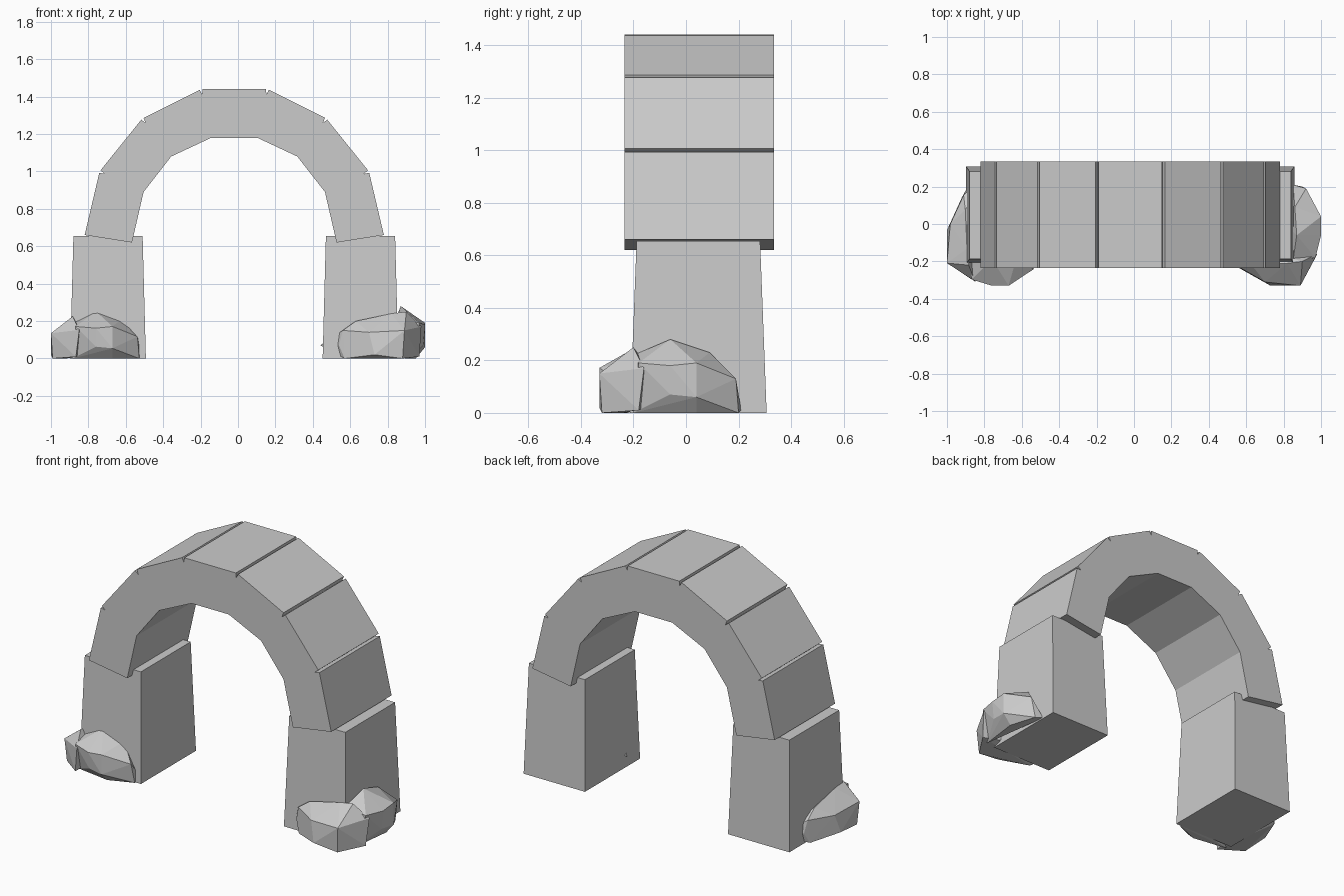
import bpy, bmesh
from mathutils import Vector

if "Cube" in bpy.data.objects:
    bpy.data.objects.remove(bpy.data.objects["Cube"])

stone = bpy.data.materials.new("grey stone")
stone.diffuse_color = (0.6, 0.6, 0.6, 1)
stone.use_nodes = True
stone.node_tree.nodes["Principled BSDF"].inputs["Base Color"].default_value = stone.diffuse_color


def finish(name, bm):
    bmesh.ops.recalc_face_normals(bm, faces=bm.faces)
    me = bpy.data.meshes.new(name)
    bm.to_mesh(me)
    bm.free()
    me.materials.append(stone)
    ob = bpy.data.objects.new(name, me)
    bpy.context.collection.objects.link(ob)
    return ob


# Arch: half profile from the springing to the crown, mirrored about CX
CX = -0.02
outer_half = [(-0.80, 0.66), (-0.72, 1.0), (-0.492, 1.283), (-0.178, 1.44)]
inner_half = [(-0.547, 0.62), (-0.485, 0.89), (-0.337, 1.08), (-0.123, 1.18)]


def mirrored(half):
    pts = half + [(-x, z) for x, z in reversed(half)]
    return [Vector((x + CX, z)) for x, z in pts]


outer, inner = mirrored(outer_half), mirrored(inner_half)
profile = []
for i, p in enumerate(outer):
    if 0 < i < len(outer) - 1:      # V-shaped joint between neighbouring blocks
        back = (outer[i - 1] - p).normalized()
        ahead = (outer[i + 1] - p).normalized()
        inward = (inner[i] - p).normalized()
        profile += [p + back * 0.008, p + inward * 0.03, p + ahead * 0.008]
    else:
        profile.append(p)
profile += reversed(inner)

bm = bmesh.new()
face = bm.faces.new([bm.verts.new((p.x, -0.235, p.y)) for p in profile])
ext = bmesh.ops.extrude_face_region(bm, geom=[face], use_keep_orig=True)
bmesh.ops.translate(bm, vec=(0, 0.57, 0),
                    verts=[v for v in ext["geom"] if isinstance(v, bmesh.types.BMVert)])
finish("arch_blocks", bm)


# Pillars: slightly tapered blocks
def pillar(name, cx):
    bm = bmesh.new()
    bmesh.ops.create_cube(bm, size=1)
    for v in bm.verts:
        top = v.co.z > 0
        sx, sy = (0.37, 0.47) if top else (0.405, 0.52)
        v.co = (cx + v.co.x * sx, 0.047 + v.co.y * sy, 0.655 if top else 0)
    finish(name, bm)


pillar("left_pillar", -0.695)
pillar("right_pillar", 0.655)

# Boulder: two faceted lumps wrapped round a pillar corner
front_lump = [(0.54, -0.22, 0.07), (0.57, -0.24, 0), (0.56, -0.23, 0.15), (0.63, -0.22, 0.2),
              (0.73, -0.33, 0.02), (0.70, -0.31, 0.14), (0.89, -0.33, 0.15), (0.88, -0.32, 0),
              (0.82, -0.21, 0.24), (0.97, -0.18, 0.01), (0.98, -0.16, 0.17),
              (0.90, -0.20, 0.25), (0.44, -0.07, 0.07)]
side_lump = [(0.92, -0.2, 0), (0.97, -0.18, 0.19), (0.85, -0.2, 0.22), (0.87, -0.06, 0.28),
             (1.0, -0.06, 0.18), (0.99, -0.06, 0.07), (1.0, 0.04, 0.19), (1.0, 0.04, 0.06),
             (0.86, 0.09, 0.23), (0.92, 0.19, 0.13), (0.85, 0.21, 0.01), (0.9, 0.2, 0),
             (0.95, 0.04, 0), (0.8, 0, 0.1)]


def boulder(name, place):
    bm = bmesh.new()
    for pts in (front_lump, side_lump):
        vs = [bm.verts.new(place(*p)) for p in pts]
        res = bmesh.ops.convex_hull(bm, input=vs)
        loose = {g for g in res["geom_interior"] + res["geom_unused"]
                 if isinstance(g, bmesh.types.BMVert)}
        bmesh.ops.delete(bm, geom=list(loose), context="VERTS")
    finish(name, bm)


boulder("right_boulder", lambda x, y, z: (x, y, z))
# the left one is the same stone, turned a quarter and smaller
boulder("left_boulder",
        lambda x, y, z: (-1 + (y + 0.33) * 0.89, -0.33 + (1 - x) * 1.1, z * 0.9))
